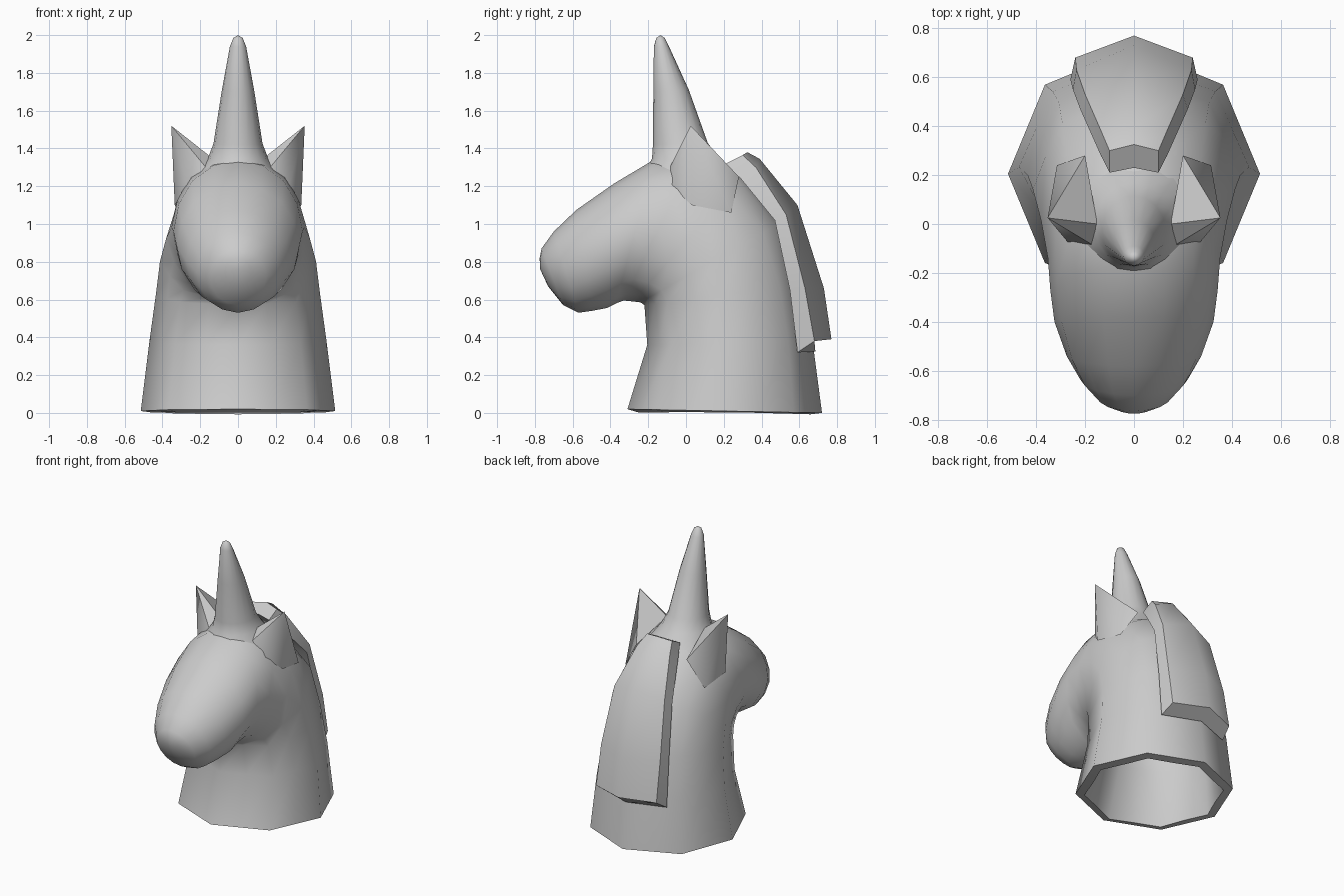
import bpy, bmesh
from math import sin, cos, pi, radians

if "Cube" in bpy.data.objects:
    bpy.data.objects.remove(bpy.data.objects["Cube"])


def finish(name, bm, angle, wall=0):
    bmesh.ops.recalc_face_normals(bm, faces=bm.faces[:])
    me = bpy.data.meshes.new(name)
    bm.to_mesh(me)
    bm.free()
    ob = bpy.data.objects.new(name, me)
    bpy.context.collection.objects.link(ob)
    bpy.context.view_layer.objects.active = ob
    if wall:
        mod = ob.modifiers.new("wall", 'SOLIDIFY')
        mod.thickness = wall
        mod.offset = -1
        bpy.ops.object.modifier_apply(modifier=mod.name)
    ob.data.shade_smooth()
    ob.data.set_sharp_from_angle(angle=radians(angle))
    return ob


def loft(rings, tip=None, caps=False):
    bm = bmesh.new()
    vs = [[bm.verts.new(p) for p in r] for r in rings]
    n = len(vs[0])
    for a, b in zip(vs, vs[1:]):
        for i in range(n):
            j = (i + 1) % n
            bm.faces.new((a[i], a[j], b[j], b[i]))
    if tip:
        t = bm.verts.new(tip)
        for i in range(n):
            bm.faces.new((vs[-1][i], vs[-1][(i + 1) % n], t))
    if caps:
        bm.faces.new(vs[0])
        bm.faces.new(vs[-1])
    return bm


def ring(y0, z0, y1, z1, hw, rnd=1.0, n=16):
    # oval between two (y, z) points; rnd 0 gives an octagon
    pts = []
    for i in range(n):
        t = 2 * pi * i / n
        k = 1 if i % 2 == 0 else cos(pi / 8) * (1 - rnd) + rnd
        c, s = (1 - k * cos(t)) / 2, k * sin(t)
        pts.append((hw * s, y0 + (y1 - y0) * c, z0 + (z1 - z0) * c))
    return pts


# head and hollow neck: rings swing around the throat
body = [(-.31, .02, .72, .0, .515, 0), (-.205, .36, .67, .38, .47, 0),
        (-.22, .57, .62, .68, .435, .1), (-.24, .585, .52, 1.02, .413, .3),
        (-.28, .59, .31, 1.26, .38, .6), (-.33, .595, .05, 1.37, .352, .8),
        (-.37, .58, -.17, 1.34, .342, .9), (-.42, .555, -.38, 1.215, .325, .9),
        (-.50, .54, -.58, 1.075, .275, .9), (-.57, .53, -.70, .96, .22, .9),
        (-.65, .57, -.765, .87, .15, .9), (-.73, .67, -.775, .82, .07, 1)]
finish("head_and_neck", loft([ring(*r) for r in body], tip=(0, -.772, .76)), 55, wall=.06)

# horn with flared base
horn = [(-.24, 1.25, .26, 1.25, .23), (-.18, 1.345, .17, 1.35, .16),
        (-.175, 1.42, .115, 1.43, .13), (-.173, 1.7, .015, 1.71, .086),
        (-.17, 1.94, -.09, 1.94, .043), (-.157, 1.985, -.113, 1.985, .025)]
finish("horn", loft([ring(*r) for r in horn], tip=(0, -.135, 2.0)), 60)

# mane: inner edge, outer edge and centre ridge at each station
mane = [(.10, .21, 1.32, .10, .30, 1.365, .325, 1.38, .23, 1.33),
        (.14, .29, 1.24, .13, .37, 1.30, .39, 1.345, .30, 1.25),
        (.22, .47, 1.02, .20, .53, 1.05, .59, 1.10, .50, 1.01),
        (.25, .55, .65, .235, .63, .66, .73, .66, .62, .66),
        (.26, .59, .32, .24, .68, .38, .77, .39, .685, .325)]
sections = []
for wi, yi, zi, wo, yo, zo, yc, zc, yb, zb in mane:
    sections.append([(-wi, yi, zi), (-wo, yo, zo), (0, yc, zc),
                     (wo, yo, zo), (wi, yi, zi), (0, yb, zb)])
finish("mane", loft(sections, caps=True), 48)

# ears: flat front, back running smoothly into the head, mirrored
base = [(.15, .0, 1.36), (.17, -.085, 1.30), (.27, -.075, 1.20),
        (.335, .03, 1.10), (.315, .24, 1.06), (.20, .28, 1.25)]
for side, label in ((1, "left"), (-1, "right")):
    pts = [(side * x, y, z) for x, y, z in base]
    finish("ear_" + label, loft([pts], tip=(side * .353, .025, 1.52)), 50)
